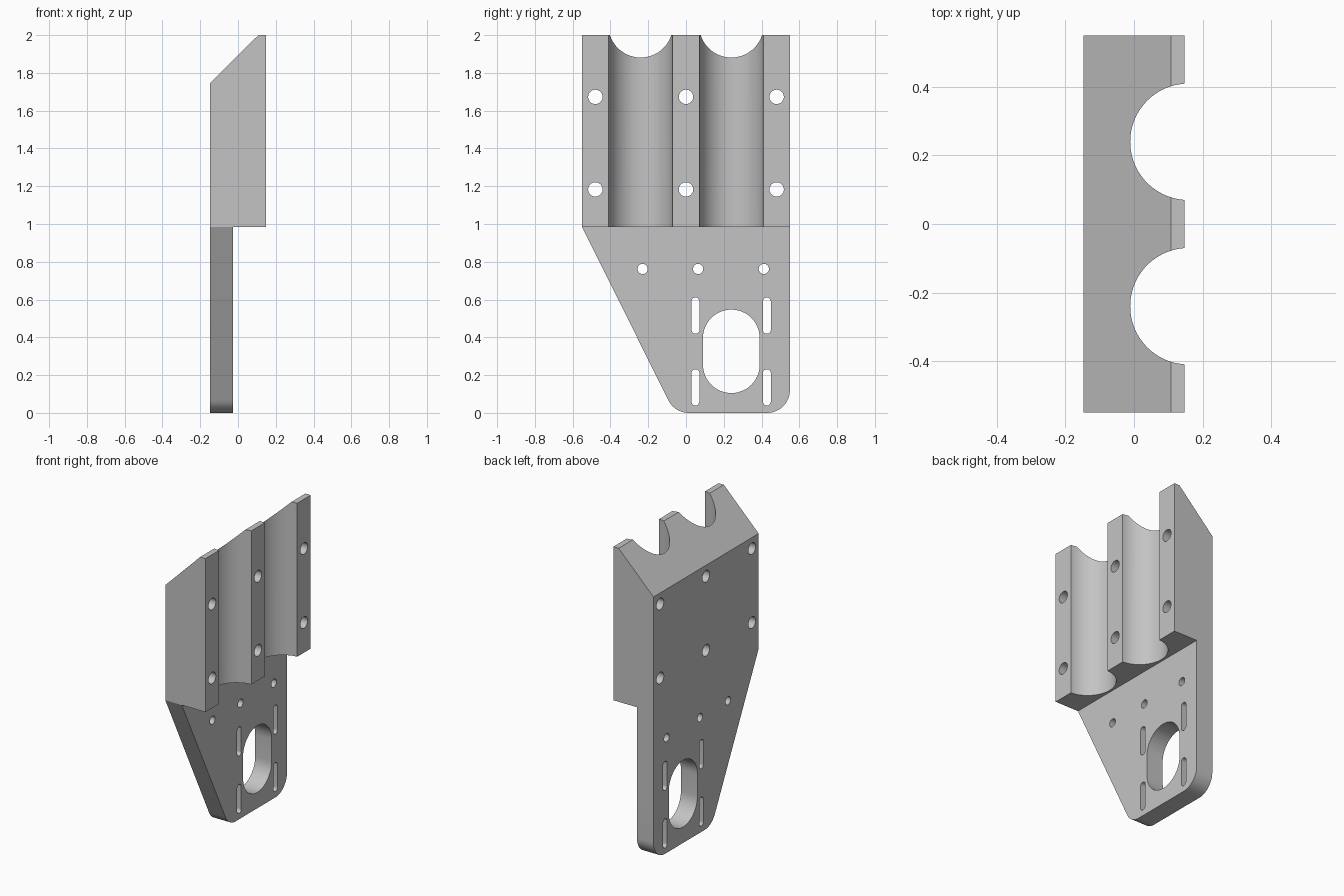
import bpy
import math
from mathutils import Vector

old = bpy.data.objects.get("Cube")
if old:
    bpy.data.objects.remove(old, do_unlink=True)

grey = bpy.data.materials.new("machined_grey")
grey.use_nodes = True
colour = (0.55, 0.55, 0.55, 1)
grey.diffuse_color = colour
grey.node_tree.nodes["Principled BSDF"].inputs["Base Color"].default_value = colour


def prism(name, profile, lo, hi, place):
    """Sweep a 2D profile from lo to hi; place(a, b, t) gives the 3D point."""
    n = len(profile)
    verts = [place(a, b, t) for t in (lo, hi) for a, b in profile]
    faces = [tuple(range(n))[::-1], tuple(range(n, 2 * n))]
    faces += [(i, (i + 1) % n, (i + 1) % n + n, i + n) for i in range(n)]
    mesh = bpy.data.meshes.new(name)
    mesh.from_pydata(verts, [], faces)
    obj = bpy.data.objects.new(name, mesh)
    bpy.context.collection.objects.link(obj)
    mesh.materials.append(grey)
    # Make all faces point outwards
    bpy.ops.object.select_all(action='DESELECT')
    bpy.context.view_layer.objects.active = obj
    obj.select_set(True)
    bpy.ops.object.mode_set(mode='EDIT')
    bpy.ops.mesh.select_all(action='SELECT')
    bpy.ops.mesh.normals_make_consistent(inside=False)
    bpy.ops.object.mode_set(mode='OBJECT')
    return obj


def along_x(y, z, t):
    return (t, y, z)


def along_y(x, z, t):
    return (x, t, z)


def along_z(x, y, t):
    return (x, y, t)


def slot(y, z_low, z_high, r, steps=24):
    """Vertical slot outline; equal heights give a round hole."""
    points = []
    for z, start in ((z_high, 0), (z_low, math.pi)):
        for i in range(steps + 1):
            if z_low == z_high and i == steps:
                continue
            a = start + math.pi * i / steps
            points.append((y + r * math.cos(a), z + r * math.sin(a)))
    return points


def fillet(before, corner, after, r, steps=12):
    """Points of a round corner between two straight edges."""
    c = Vector(corner)
    u = (Vector(before) - c).normalized()
    v = (Vector(after) - c).normalized()
    half = u.angle(v) / 2
    centre = c + (u + v).normalized() * r / math.sin(half)
    p = c + u * r / math.tan(half) - centre
    q = c + v * r / math.tan(half) - centre
    sweep = p.angle(q)
    points = []
    for i in range(steps + 1):
        k = i / steps
        d = (p * math.sin((1 - k) * sweep) + q * math.sin(k * sweep)) / math.sin(sweep)
        points.append(tuple(centre + d))
    return points


def boolean(target, cutter, operation):
    mod = target.modifiers.new(cutter.name, 'BOOLEAN')
    mod.object = cutter
    mod.operation = operation
    mod.solver = 'EXACT'
    bpy.context.view_layer.objects.active = target
    bpy.ops.object.modifier_apply(modifier=mod.name)
    bpy.data.objects.remove(cutter, do_unlink=True)


# Side section: thin plate below, thick block with sloped top above
BACK, FACE, STEP, SHELF, WIDE = -0.147, 0.147, -0.026, 0.984, 0.55
section = [(BACK, 0), (STEP, 0), (STEP, SHELF), (FACE, SHELF),
           (FACE, 2), (0.108, 2), (BACK, 1.746)]
bracket = prism("clamp_bracket", section, -WIDE, WIDE, along_y)

# Tapered plate outline with rounded lower corners
taper, low_left, low_right = (-WIDE, SHELF), (-0.06, 0), (WIDE, 0)
outline = [(-0.8, 2.2), (-0.8, SHELF), taper]
outline += fillet(taper, low_left, low_right, 0.12)
outline += fillet(low_left, low_right, (WIDE, 1), 0.12)
outline += [(WIDE, SHELF), (0.8, SHELF), (0.8, 2.2)]
boolean(bracket, prism("outline_cutter", outline, -0.4, 0.4, along_x), 'INTERSECT')

# Two round tube channels
for y in (-0.24, 0.24):
    circle = [(0.159 + 0.17 * math.cos(math.tau * i / 96),
               y + 0.17 * math.sin(math.tau * i / 96)) for i in range(96)]
    boolean(bracket, prism("channel_cutter", circle, 0.8, 2.2, along_z), 'DIFFERENCE')

# Bolt holes, small holes, adjustment slots and the motor opening
openings = [slot(y, z, z, 0.038) for y in (-0.48, 0, 0.48) for z in (1.183, 1.673)]
openings += [slot(y, 0.762, 0.762, 0.027) for y in (-0.23, 0.064, 0.412)]
openings += [slot(y, z, z + 0.15, 0.021) for y in (0.05, 0.428) for z in (0.06, 0.44)]
openings.append(slot(0.24, 0.255, 0.397, 0.15))
for shape in openings:
    boolean(bracket, prism("hole_cutter", shape, -0.4, 0.4, along_x), 'DIFFERENCE')

# Smooth the round walls, keep the machined edges sharp
bpy.ops.object.select_all(action='DESELECT')
bracket.select_set(True)
bpy.context.view_layer.objects.active = bracket
bpy.ops.object.shade_smooth_by_angle(angle=math.radians(25))
